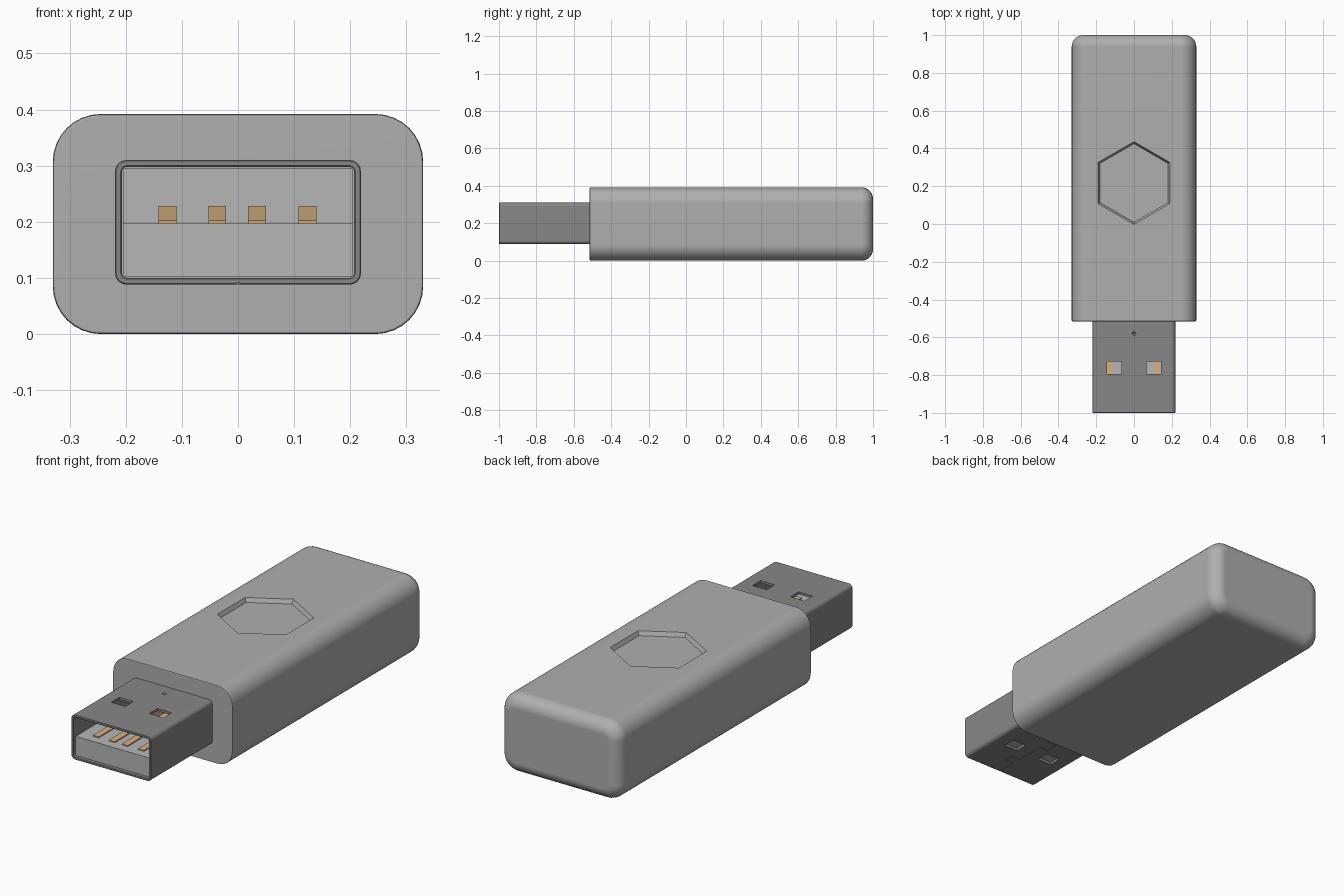
import bpy, bmesh, math

if "Cube" in bpy.data.objects:
    bpy.data.objects.remove(bpy.data.objects["Cube"])


def material(name, rgb):
    m = bpy.data.materials.new(name)
    m.diffuse_color = (*rgb, 1)
    m.use_nodes = True
    m.node_tree.nodes["Principled BSDF"].inputs["Base Color"].default_value = m.diffuse_color
    return m


CASE = material("case grey", (0.43, 0.43, 0.43))
SHELL = material("shell dark grey", (0.245, 0.245, 0.245))
INSERT = material("insert light grey", (0.47, 0.47, 0.47))
GOLD = material("contact gold", (0.68, 0.44, 0.22))


def loft(name, rings, mat):
    """Closed solid through equal-sized point rings, capped at both ends."""
    bm = bmesh.new()
    loops = [[bm.verts.new(p) for p in r] for r in rings]
    n = len(loops[0])
    for a, b in zip(loops, loops[1:]):
        for i in range(n):
            j = (i + 1) % n
            bm.faces.new((a[i], a[j], b[j], b[i]))
    bm.faces.new(loops[0][::-1])
    bm.faces.new(loops[-1])
    bmesh.ops.recalc_face_normals(bm, faces=bm.faces)
    me = bpy.data.meshes.new(name)
    bm.to_mesh(me)
    bm.free()
    ob = bpy.data.objects.new(name, me)
    bpy.context.collection.objects.link(ob)
    if mat:
        me.materials.append(mat)
    return ob


def rounded(y, hx, z0, z1, r, steps=8):
    """Rounded rectangle in the xz plane at depth y."""
    pts = []
    for k, (sx, cz) in enumerate(((1, z1 - r), (-1, z1 - r), (-1, z0 + r), (1, z0 + r))):
        for i in range(steps + 1):
            a = math.pi / 2 * (k + i / steps)
            pts.append((sx * (hx - r) + r * math.cos(a), y, cz + r * math.sin(a)))
    return pts


def box(name, x0, x1, y0, y1, z0, z1, mat=None):
    ring = [[(x0, y0, z), (x1, y0, z), (x1, y1, z), (x0, y1, z)] for z in (z0, z1)]
    return loft(name, ring, mat)


def cut(target, cutters):
    """Subtract the cutters, then delete them."""
    bpy.context.view_layer.objects.active = target
    for c in cutters:
        c.hide_render = True
        mod = target.modifiers.new("cut", 'BOOLEAN')
        mod.operation, mod.solver, mod.object = 'DIFFERENCE', 'EXACT', c
        bpy.ops.object.modifier_apply(modifier=mod.name)
        bpy.data.objects.remove(c)


def smooth(ob):
    bpy.ops.object.select_all(action='DESELECT')
    ob.select_set(True)
    bpy.context.view_layer.objects.active = ob
    bpy.ops.object.shade_smooth_by_angle(angle=math.radians(30))
    mod = ob.modifiers.new("weighted normals", 'WEIGHTED_NORMAL')
    mod.keep_sharp = True


# Case: rounded block with a large fillet at the back and a small one in front
H, R, F = 0.392, 0.085, 0.062


def case_ring(y, d):
    return rounded(y, 0.33 - d, d, H - d, R - d)


rings = [case_ring(-0.515, 0.005), case_ring(-0.5135, 0.0015), case_ring(-0.510, 0)]
for i in range(9):
    a = math.pi / 2 * i / 8
    rings.append(case_ring(1 - F + F * math.sin(a), F * (1 - math.cos(a))))
case = loft("case", rings, CASE)


# Hexagonal recess with sloped walls in the top of the case
def hexagon(r, z):
    return [(r * math.sin(k * math.pi / 3), 0.217 + r * math.cos(k * math.pi / 3), z)
            for k in range(6)]


cut(case, [loft("recess_cutter", [hexagon(0.208, H - 0.02), hexagon(0.219, H),
                                  hexagon(0.2245, H + 0.01)], None)])
smooth(case)

# Metal plug shell: a thin-walled cup open at the front
T = 0.012
shell = loft("plug_shell", [
    rounded(-0.48, 0.219, 0.088, 0.31, 0.02, 5),
    rounded(-0.998, 0.219, 0.088, 0.31, 0.02, 5),
    rounded(-1.0, 0.217, 0.090, 0.308, 0.018, 5),
    rounded(-1.0, 0.219 - T + 0.002, 0.098, 0.300, 0.011, 5),
    rounded(-0.998, 0.219 - T, 0.1, 0.298, 0.009, 5),
    rounded(-0.50, 0.219 - T, 0.1, 0.298, 0.009, 5)], SHELL)

cutters = []
# Square windows through top and bottom walls
for s in (-1, 1):
    for z in (0.298, 0.094):
        cutters.append(box("window_cutter", s * 0.105 - 0.039, s * 0.105 + 0.039,
                           -0.793, -0.729, z - 0.02, z + 0.03 if z > 0.2 else z + 0.012))
# Stepped folding seam on the underside
g = 0.0025
for x0, x1, y0, y1 in ((0, 0, -1.02, -0.90), (0, 0.05, -0.90, -0.90),
                       (0.05, 0.05, -0.90, -0.85), (0, 0.05, -0.85, -0.85),
                       (0, 0, -0.85, -0.70), (-0.05, 0, -0.70, -0.70),
                       (-0.05, -0.05, -0.70, -0.64), (-0.05, 0, -0.64, -0.64),
                       (0, 0, -0.64, -0.53)):
    cutters.append(box("seam_cutter", x0 - g, x1 + g, y0 - g, y1 + g, 0.08, 0.092))
# Small pressed dimple on top
cutters.append(loft("dimple_cutter", [
    [(r * math.cos(k * math.pi / 6), -0.58 + r * math.sin(k * math.pi / 6), z)
     for k in range(12)] for r, z in ((0.004, 0.304), (0.012, 0.312))], None))
cut(shell, cutters)
smooth(shell)

# Insulating tongue and the wall behind it
box("tongue", -0.205, 0.205, -0.985, -0.51, 0.102, 0.197, INSERT)
box("insert_back_wall", -0.205, 0.205, -0.56, -0.505, 0.195, 0.296, INSERT)

# Four contact strips, rising toward the back
for x in (-0.126, -0.037, 0.034, 0.124):
    profile = ((-0.94, 0.196), (-0.94, 0.202), (-0.72, 0.203), (-0.64, 0.228),
               (-0.555, 0.228), (-0.555, 0.196))
    loft("contact", [[(x + d, y, z) for y, z in profile] for d in (-0.016, 0.016)], GOLD)
